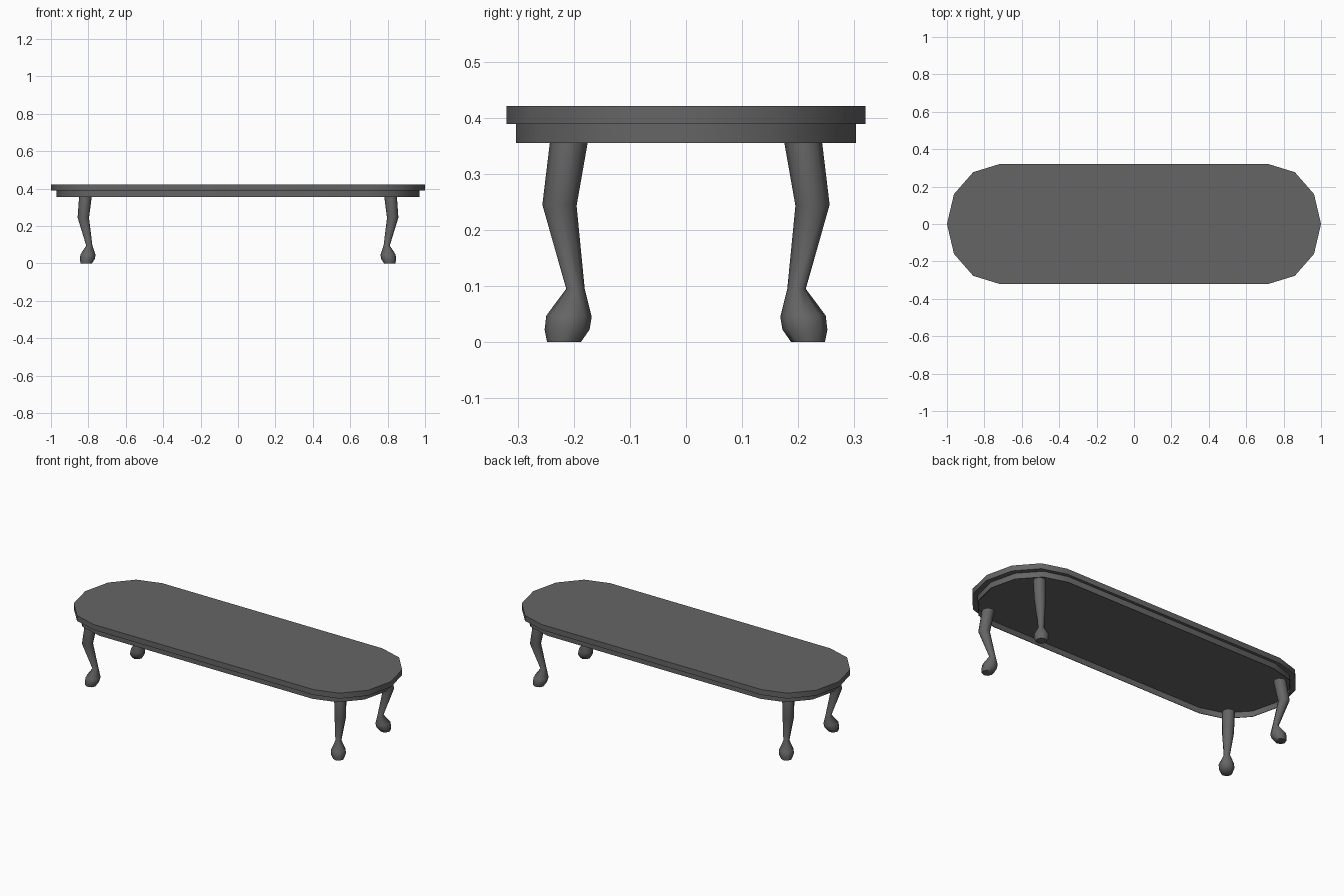
import bpy
import bmesh
from math import sin, cos, pi, radians

default = bpy.data.objects.get("Cube")
if default:
    bpy.data.objects.remove(default, do_unlink=True)

grey = bpy.data.materials.new("dark grey")
grey.use_nodes = True
colour = (0.13, 0.13, 0.13, 1)
grey.diffuse_color = colour
grey.node_tree.nodes["Principled BSDF"].inputs["Base Color"].default_value = colour


def loft(name, rings, angle):
    """Closed skin through a sequence of rings, capped at both ends."""
    bm = bmesh.new()
    loops = [[bm.verts.new(p) for p in ring] for ring in rings]
    n = len(loops[0])
    for low, high in zip(loops, loops[1:]):
        for i in range(n):
            j = (i + 1) % n
            bm.faces.new((low[i], low[j], high[j], high[i]))
    bm.faces.new(loops[0][::-1])
    bm.faces.new(loops[-1])
    bmesh.ops.recalc_face_normals(bm, faces=bm.faces[:])
    mesh = bpy.data.meshes.new(name)
    bm.to_mesh(mesh)
    bm.free()
    mesh.materials.append(grey)
    obj = bpy.data.objects.new(name, mesh)
    bpy.context.collection.objects.link(obj)
    bpy.ops.object.select_all(action="DESELECT")
    obj.select_set(True)
    bpy.context.view_layer.objects.active = obj
    bpy.ops.object.shade_smooth_by_angle(angle=radians(angle))


def outline(half_x, half_y, z):
    """Long ring with faceted half-round ends."""
    ring = []
    for side, start in ((1, -pi / 2), (-1, pi / 2)):
        for k in range(7):
            a = start + k * pi / 6
            x = half_x * (0.72 * side + 0.28 * cos(a))
            ring.append((x, half_y * sin(a), z))
    return ring


# Table top
loft("table_top", [outline(1.0, 0.32, z) for z in (0.389, 0.421)], 40)

# Thin apron wall, hollow underneath
loft("apron", [outline(0.967, 0.300, 0.388), outline(0.967, 0.300, 0.355),
               outline(0.97, 0.303, 0.355), outline(0.97, 0.303, 0.389)], 40)

# Cabriole leg sections: height, x centre, y centre, radius, tilt
SECTIONS = [
    (0.0, 0.811, 0.2175, 0.030, 0),
    (0.022, 0.806, 0.212, 0.040, 0),
    (0.046, 0.802, 0.2085, 0.0405, 0.03),
    (0.095, 0.795, 0.197, 0.0165, 0),
    (0.244, 0.827, 0.2255, 0.0305, 0.03),
    (0.365, 0.815, 0.2075, 0.034, 0),
]
SIDES = 8


def leg(name, sx, sy):
    rings = []
    for z, cx, cy, r, tilt in SECTIONS:
        ring = []
        for k in range(SIDES):
            a = 2 * pi * k / SIDES
            dx, dy = r * cos(a), r * sin(a)
            ring.append((sx * (cx + dx), sy * (cy + dy), z + tilt * (dx + dy)))
        rings.append(ring)
    loft(name, rings, 60)


for sx, side in ((1, "left"), (-1, "right")):
    for sy, end in ((-1, "front"), (1, "back")):
        leg(f"{end}_{side}_leg", sx, sy)
